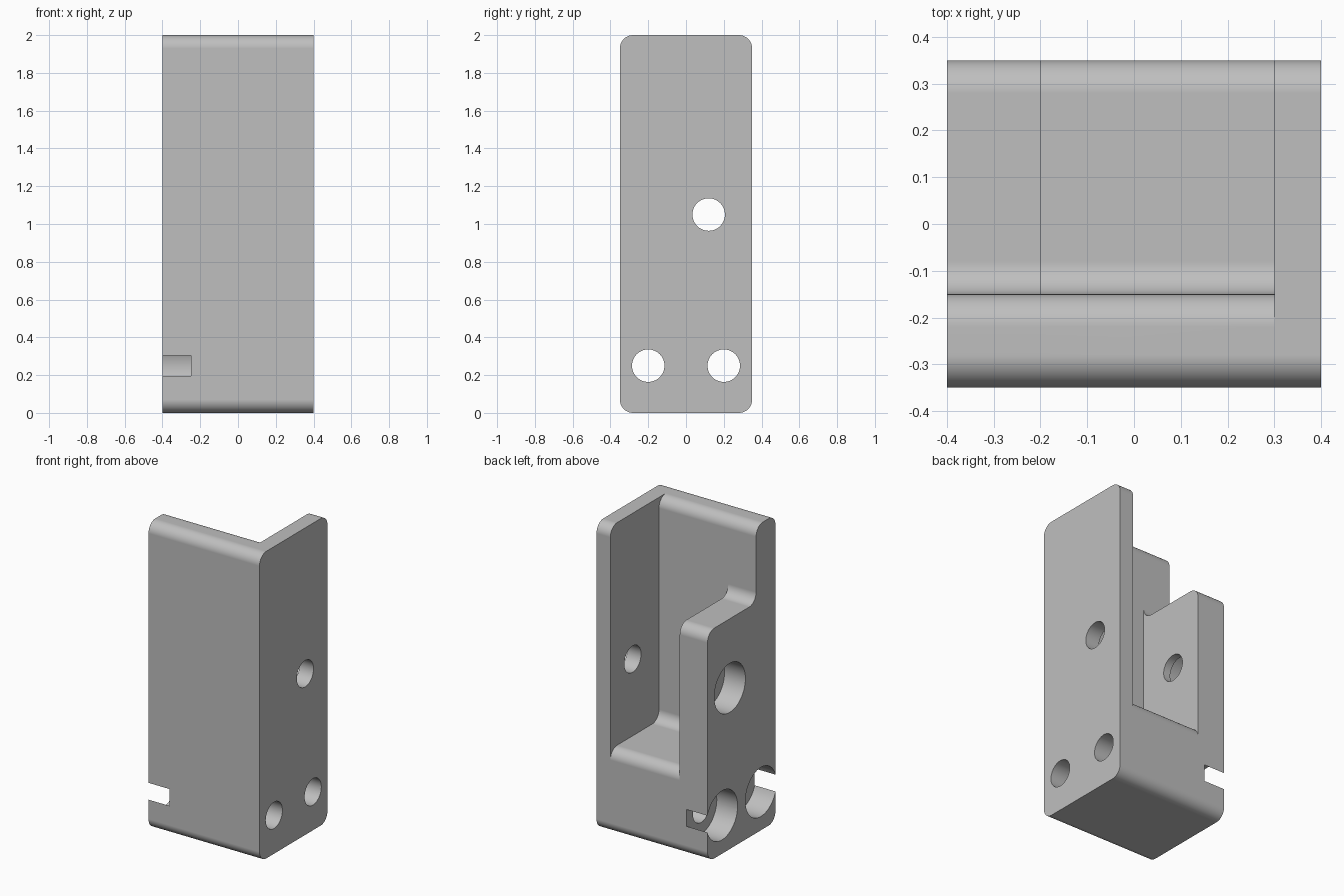
import bpy
import bmesh
import math

if "Cube" in bpy.data.objects:
    bpy.data.objects.remove(bpy.data.objects["Cube"], do_unlink=True)

HALF_W, HALF_D, HEIGHT = 0.4, 0.35, 2.0
WALL_Y = -0.15      # inner face of the front wall
ROUND = 0.07        # radius of every rounded edge
SEGMENTS = 10

grey = bpy.data.materials.new("plain grey")
grey.use_nodes = True
grey.diffuse_color = (0.52, 0.52, 0.52, 1)
grey.node_tree.nodes["Principled BSDF"].inputs["Base Color"].default_value = grey.diffuse_color


def rounded(corners):
    """Replace each corner of a closed right-angled outline with an arc."""
    points = []
    for i, (y, z) in enumerate(corners):
        def toward(other):
            dy, dz = other[0] - y, other[1] - z
            length = math.hypot(dy, dz)
            return dy / length * ROUND, dz / length * ROUND
        a = toward(corners[i - 1])
        b = toward(corners[(i + 1) % len(corners)])
        for s in range(SEGMENTS + 1):
            t = math.pi / 2 * s / SEGMENTS
            u, v = 1 - math.sin(t), 1 - math.cos(t)
            points.append((y + a[0] * u + b[0] * v, z + a[1] * u + b[1] * v))
    return points


def prism(name, outline, x0, x1):
    """Extrude a y-z outline along x."""
    bm = bmesh.new()
    face = bm.faces.new([bm.verts.new((x0, y, z)) for y, z in outline])
    grown = bmesh.ops.extrude_face_region(bm, geom=[face])
    moved = [g for g in grown["geom"] if isinstance(g, bmesh.types.BMVert)]
    bmesh.ops.translate(bm, verts=moved, vec=(x1 - x0, 0, 0))
    bmesh.ops.recalc_face_normals(bm, faces=bm.faces)
    mesh = bpy.data.meshes.new(name)
    bm.to_mesh(mesh)
    bm.free()
    mesh.materials.append(grey)
    obj = bpy.data.objects.new(name, mesh)
    bpy.context.collection.objects.link(obj)
    return obj


def step_outline(ledge):
    """Front wall with a lower ledge behind it."""
    return rounded([(-HALF_D, 0), (HALF_D, 0), (HALF_D, ledge),
                    (WALL_Y, ledge), (WALL_Y, HEIGHT), (-HALF_D, HEIGHT)])


def circle(y, z, radius, count=48):
    return [(y + radius * math.cos(2 * math.pi * i / count),
             z + radius * math.sin(2 * math.pi * i / count)) for i in range(count)]


def combine(target, tool, operation):
    bpy.context.view_layer.objects.active = target
    mod = target.modifiers.new(operation.lower(), "BOOLEAN")
    mod.operation, mod.solver, mod.object = operation, "EXACT", tool
    bpy.ops.object.modifier_apply(modifier=mod.name)
    bpy.data.objects.remove(tool, do_unlink=True)


# Bracket body: stepped thick plate, pocket floor and full-height thin plate
body = prism("bracket_body", step_outline(0.55), -0.2, 0.3)
combine(body, prism("thick_plate", step_outline(1.5), -HALF_W, -0.2), "UNION")
full = rounded([(-HALF_D, 0), (HALF_D, 0), (HALF_D, HEIGHT), (-HALF_D, HEIGHT)])
combine(body, prism("thin_plate", full, 0.3, HALF_W), "UNION")

# Three through holes, each with a wide counterbore in the thick plate
for y, z in [(0.12, 1.05), (-0.2, 0.25), (0.2, 0.25)]:
    combine(body, prism("through_hole", circle(y, z, 0.086), -0.5, 0.5), "DIFFERENCE")
    combine(body, prism("counterbore", circle(y, z, 0.16), -0.5, -0.25), "DIFFERENCE")

# Smooth rounds, crisp edges
bpy.ops.object.select_all(action="DESELECT")
body.select_set(True)
bpy.context.view_layer.objects.active = body
bpy.ops.object.shade_smooth_by_angle(angle=math.radians(30))
weighted = body.modifiers.new("weighted normals", "WEIGHTED_NORMAL")
weighted.keep_sharp = True
